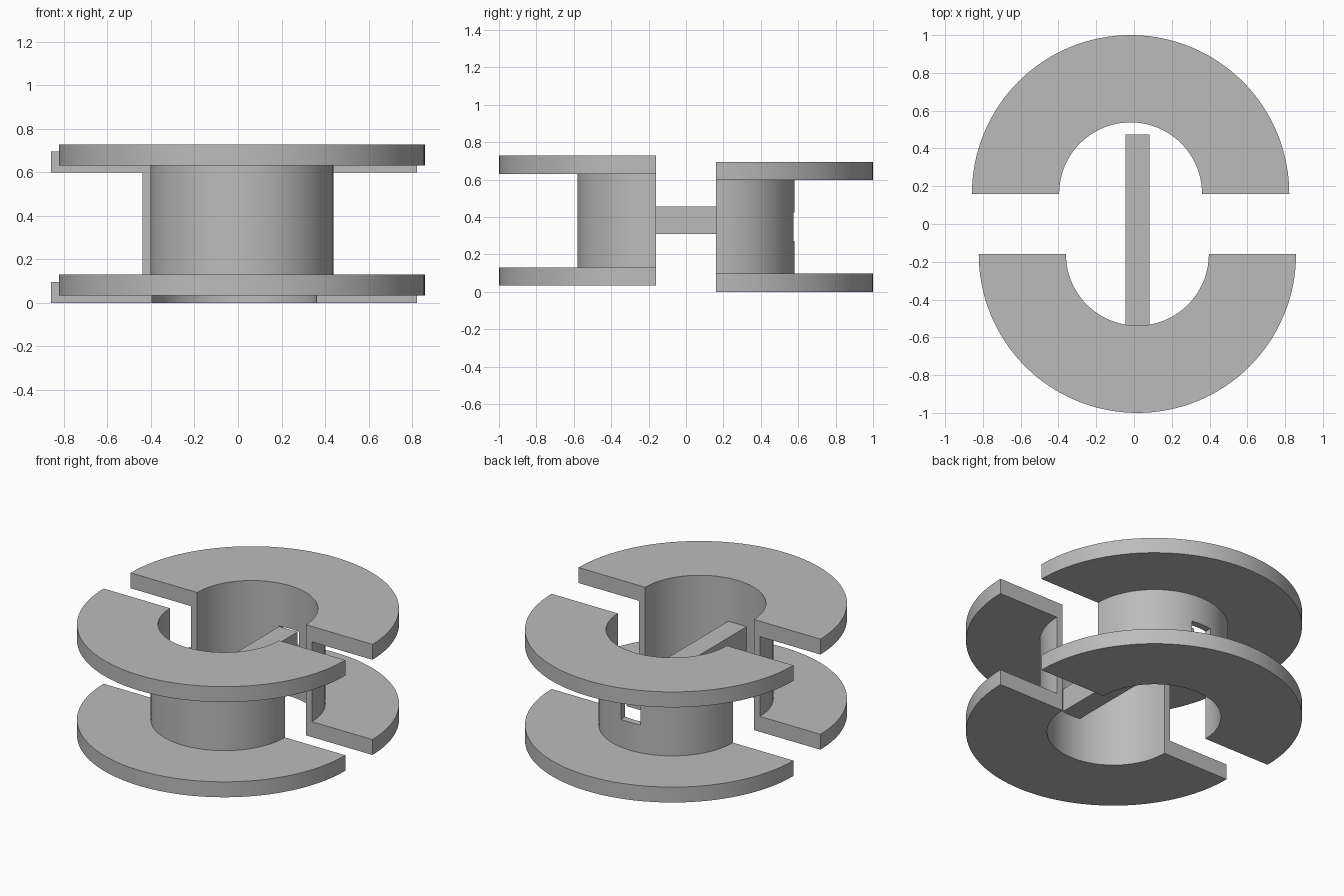
import bpy
import bmesh
from math import sin, cos, pi, radians

cube = bpy.data.objects.get("Cube")
if cube:
    bpy.data.objects.remove(cube)

# Plain grey for every part
grey = bpy.data.materials.new("grey plastic")
grey.use_nodes = True
colour = (0.5, 0.5, 0.5, 1)
grey.diffuse_color = colour
grey.node_tree.nodes["Principled BSDF"].inputs["Base Color"].default_value = colour

BORE, TUBE, RIM = 0.378, 0.42, 0.84
HEIGHT, FLANGE = 0.695, 0.097
GAP, SHIFT, LIFT = 0.16, 0.018, 0.033


def add_object(name, bm):
    bmesh.ops.recalc_face_normals(bm, faces=bm.faces)
    mesh = bpy.data.meshes.new(name)
    bm.to_mesh(mesh)
    bm.free()
    mesh.materials.append(grey)
    obj = bpy.data.objects.new(name, mesh)
    bpy.context.collection.objects.link(obj)
    return obj


def box(name, x, y, z):
    bm = bmesh.new()
    bmesh.ops.create_cube(bm, size=1)
    for v in bm.verts:
        for i, (low, high) in enumerate((x, y, z)):
            v.co[i] = high if v.co[i] > 0 else low
    return add_object(name, bm)


def half_spool(name, start, centre, steps=64):
    """Sweep a C-shaped section through half a turn and cap both ends."""
    section = [(BORE, 0), (RIM, 0), (RIM, FLANGE), (TUBE, FLANGE),
               (TUBE, HEIGHT - FLANGE), (RIM, HEIGHT - FLANGE),
               (RIM, HEIGHT), (BORE, HEIGHT)]
    cx, cy, cz = centre
    bm = bmesh.new()
    rings = []
    for k in range(steps + 1):
        a = start + pi * k / steps
        rings.append([bm.verts.new((cx + r * cos(a), cy + r * sin(a), cz + z))
                      for r, z in section])
    n = len(section)
    for one, two in zip(rings, rings[1:]):
        for i in range(n):
            j = (i + 1) % n
            bm.faces.new((one[i], one[j], two[j], two[i]))
    bm.faces.new(rings[0])
    bm.faces.new(rings[-1])
    return add_object(name, bm)


def smooth(obj):
    bpy.ops.object.select_all(action="DESELECT")
    obj.select_set(True)
    bpy.context.view_layer.objects.active = obj
    bpy.ops.object.shade_smooth_by_angle(angle=radians(30))


# The two spool halves
back_half = half_spool("back_half_spool", 0, (-SHIFT, GAP, 0))
front_half = half_spool("front_half_spool", pi, (SHIFT, -GAP, LIFT))
smooth(back_half)
smooth(front_half)

# Locking bar fixed to the front half
box("locking_bar", (SHIFT - 0.064, SHIFT + 0.064), (-0.55, 0.475), (0.308, 0.455))

# Slot through the back wall that receives the bar
cutter = box("slot_cutter", (-SHIFT - 0.068, -SHIFT + 0.068), (0.4, 0.7), (0.272, 0.425))
cutter.hide_render = True
cutter.hide_set(True)
cutter.display_type = "WIRE"
slot = back_half.modifiers.new("slot", "BOOLEAN")
slot.operation = "DIFFERENCE"
slot.solver = "EXACT"
slot.object = cutter
